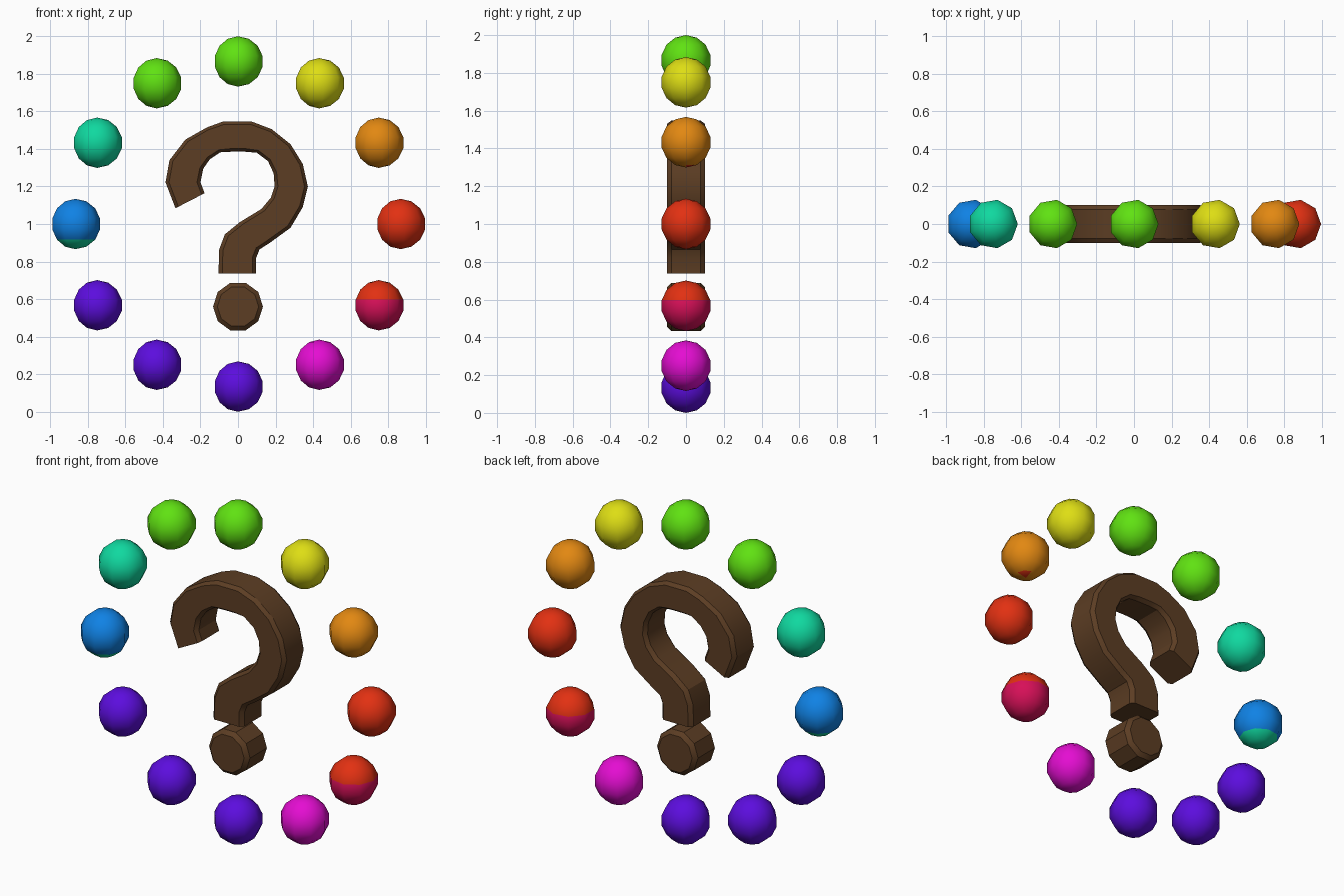
import bpy, bmesh, math
from mathutils import Matrix

cube = bpy.data.objects.get("Cube")
if cube:
    bpy.data.objects.remove(cube, do_unlink=True)

COLOURS = {
    "brown": (0.107, 0.047, 0.017), "green": (0.117, 0.76, 0.006),
    "yellow": (0.73, 0.73, 0.007), "orange": (0.76, 0.246, 0.006),
    "red": (0.76, 0.03, 0.006), "crimson": (0.68, 0.005, 0.098),
    "magenta": (0.78, 0.004, 0.645), "violet": (0.107, 0.004, 0.73),
    "blue": (0.005, 0.223, 0.78), "teal": (0.005, 0.69, 0.35),
}
MATS = {}
for name, rgb in COLOURS.items():
    m = bpy.data.materials.new(name)
    m.use_nodes = True
    m.diffuse_color = (*rgb, 1)
    m.node_tree.nodes["Principled BSDF"].inputs["Base Color"].default_value = (*rgb, 1)
    MATS[name] = m


def finish(bm, name, colours, location=(0, 0, 0), angle=30):
    bmesh.ops.recalc_face_normals(bm, faces=bm.faces)
    mesh = bpy.data.meshes.new(name)
    bm.to_mesh(mesh)
    bm.free()
    for c in colours:
        mesh.materials.append(MATS[c])
    ob = bpy.data.objects.new(name, mesh)
    ob.location = location
    bpy.context.collection.objects.link(ob)
    bpy.ops.object.select_all(action='DESELECT')
    ob.select_set(True)
    bpy.context.view_layer.objects.active = ob
    bpy.ops.object.shade_smooth_by_angle(angle=math.radians(angle))
    return ob


def skin(bm, rings):
    """Join equal closed rings of points and cap both ends."""
    loops = [[bm.verts.new(p) for p in ring] for ring in rings]
    n = len(loops[0])
    for a, b in zip(loops, loops[1:]):
        for i in range(n):
            j = (i + 1) % n
            bm.faces.new((a[i], a[j], b[j], b[i]))
    bm.faces.new(loops[0])
    bm.faces.new(loops[-1])


# Hook: outer and inner edge (x, z) at each station along the curve
STATIONS = [
    (-.333, 1.084, -.178, 1.164), (-.386, 1.222, -.200, 1.222),
    (-.365, 1.340, -.185, 1.295), (-.280, 1.450, -.150, 1.345),
    (-.165, 1.515, -.095, 1.382), (-.077, 1.547, -.040, 1.385),
    (.070, 1.547, .040, 1.385), (.180, 1.505, .100, 1.380),
    (.280, 1.425, .160, 1.335), (.345, 1.320, .190, 1.270),
    (.372, 1.200, .195, 1.200), (.345, 1.090, .175, 1.140),
    (.280, .980, .125, 1.080), (.170, .900, .010, 1.010),
    (.115, .865, -.070, .945), (.097, .820, -.100, .865),
    (.097, .737, -.104, .737),
]
# Chamfered square section: (fraction from outer to inner edge, y)
SECTION = [(0, -.078), (.1, -.1), (.9, -.1), (1, -.078),
           (1, .078), (.9, .1), (.1, .1), (0, .078)]
bm = bmesh.new()
skin(bm, [[(ox + (ix - ox) * t, y, oz + (iz - oz) * t) for t, y in SECTION]
          for ox, oz, ix, iz in STATIONS])
finish(bm, "question_hook", ["brown"])

# Dot: ten-sided chamfered drum facing front
bm = bmesh.new()
skin(bm, [[(r * math.cos(math.tau * i / 10), y, r * math.sin(math.tau * i / 10))
           for i in range(10)]
          for y, r in [(-.1, .11), (-.078, .133), (.078, .133), (.1, .11)]])
finish(bm, "question_dot", ["brown"], (0, 0, .56))

# Ring of balls, clockwise from the top as seen from the front
R, RING = .134, .866
BALLS = [("green",), ("yellow",), ("orange", "red"), ("red",), ("red", "crimson"),
         ("magenta",), ("violet",), ("violet",), ("violet",), ("blue", "teal"),
         ("teal",), ("green",)]
# Second colour below a height; the orange ball has only one small bottom facet
LIMIT = {"crimson": .2 * R, "teal": -.6 * R, "red": -.88 * R}
for k, colours in enumerate(BALLS):
    bm = bmesh.new()
    bmesh.ops.create_uvsphere(bm, u_segments=9, v_segments=7, radius=R)
    v = max(bm.verts, key=lambda q: q.co.xy.length)
    turn = Matrix.Rotation(-math.atan2(v.co.y, v.co.x), 3, 'Z')
    bmesh.ops.rotate(bm, verts=bm.verts, cent=(0, 0, 0), matrix=turn)
    if len(colours) > 1:
        for f in bm.faces:
            c = f.calc_center_median()
            f.material_index = int(c.z < LIMIT[colours[1]])
            if colours[1] == "red" and not (c.x > 0 and c.y > 0):
                f.material_index = 0
    a = math.tau * k / 12
    finish(bm, f"ball_{k + 1:02d}", colours,
           (RING * math.sin(a), 0, 1 + RING * math.cos(a)), 60)
